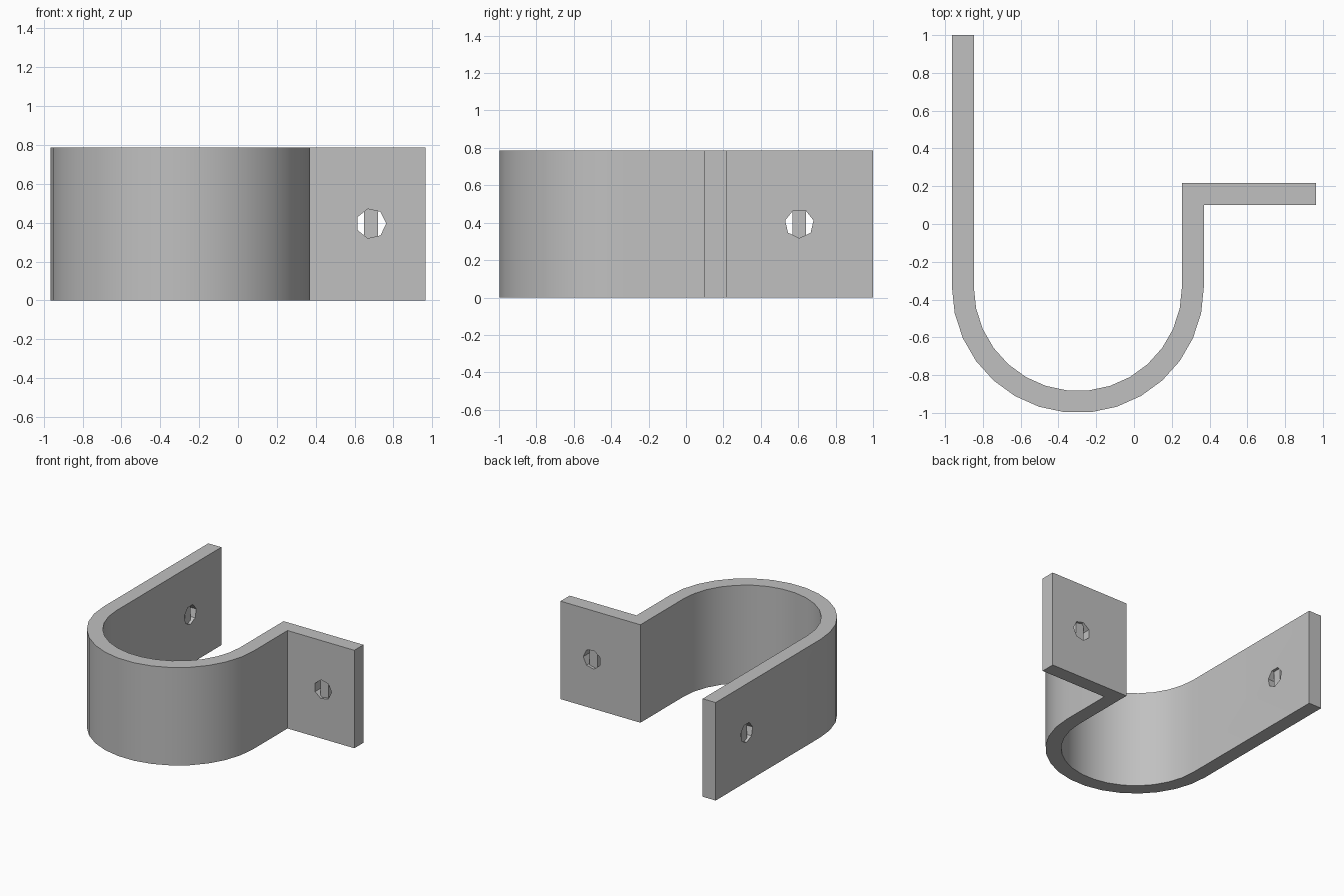
import bpy, bmesh, math
from mathutils import Vector

cube = bpy.data.objects.get("Cube")
if cube:
    bpy.data.objects.remove(cube, do_unlink=True)

HEIGHT, THICK = 0.787, 0.116
CENTRE_X, CENTRE_Y, OUTER_R = -0.297, -0.333, 0.667
INNER_R = OUTER_R - THICK
HOLE_Z, HOLE_R, PIN = 0.395, 0.0775, 0.072

grey = bpy.data.materials.new("plain grey")
grey.use_nodes = True
grey.diffuse_color = (0.53, 0.53, 0.53, 1)
grey.node_tree.nodes["Principled BSDF"].inputs["Base Color"].default_value = grey.diffuse_color


def prism(name, outline, sweep):
    """Extrude a closed outline of 3D points along a vector."""
    bm = bmesh.new()
    face = bm.faces.new([bm.verts.new(p) for p in outline])
    extruded = bmesh.ops.extrude_face_region(bm, geom=[face])["geom"]
    moved = [g for g in extruded if isinstance(g, bmesh.types.BMVert)]
    bmesh.ops.translate(bm, verts=moved, vec=sweep)
    bmesh.ops.recalc_face_normals(bm, faces=bm.faces)
    mesh = bpy.data.meshes.new(name)
    bm.to_mesh(mesh)
    bm.free()
    mesh.materials.append(grey)
    obj = bpy.data.objects.new(name, mesh)
    bpy.context.collection.objects.link(obj)
    return obj


def arc(radius, steps=15):
    """Half circle bulging to the front, from -x to +x."""
    angles = [math.pi * (1 + i / steps) for i in range(steps + 1)]
    return [(CENTRE_X + radius * math.cos(a), CENTRE_Y + radius * math.sin(a)) for a in angles]


# Bent strap: long arm, half-round bend, short arm and side flange
left_x = CENTRE_X - OUTER_R
right_x = CENTRE_X + OUTER_R
flange_y = 0.1
profile = [(left_x, 1)] + arc(OUTER_R)
profile += [(right_x, flange_y), (0.964, flange_y), (0.964, flange_y + THICK),
            (right_x - THICK, flange_y + THICK)]
profile += arc(INNER_R)[::-1] + [(left_x + THICK, 1)]
strap = prism("strap", [(x, y, 0) for x, y in profile], Vector((0, 0, HEIGHT)))


def screw_hole(name, centre, across, through, turn):
    """Cut a seven-sided hole and leave a vertical pin inside it."""
    up = Vector((0, 0, 1))
    ring = []
    for i in range(7):
        a = turn + math.tau * i / 7
        ring.append(centre - through * 0.15
                    + HOLE_R * (across * math.cos(a) + up * math.sin(a)))
    cutter = prism(name + "_cutter", ring, through * 0.3)
    cutter.hide_render = True
    cutter.hide_viewport = True
    cutter.display_type = 'WIRE'
    cut = strap.modifiers.new(name, 'BOOLEAN')
    cut.operation = 'DIFFERENCE'
    cut.solver = 'EXACT'
    cut.object = cutter
    base = centre - up * HOLE_R
    half = PIN / 2
    square = [base + across * half * i + through * half * j
              for i, j in ((-1, -1), (1, -1), (1, 1), (-1, 1))]
    prism(name + "_pin", square, up * HOLE_R * 2)
    return cutter


X, Y = Vector((1, 0, 0)), Vector((0, 1, 0))
cutters = [
    screw_hole("flange_hole", Vector((0.685, flange_y + THICK / 2, HOLE_Z)), X, Y, 0),
    screw_hole("arm_hole", Vector((left_x + THICK / 2, 0.606, HOLE_Z)), Y, X, -math.pi / 2),
]

# Apply the cuts, then drop the cutters
bpy.context.view_layer.update()
evaluated = strap.evaluated_get(bpy.context.evaluated_depsgraph_get())
strap_mesh = bpy.data.meshes.new_from_object(evaluated)
strap.modifiers.clear()
strap.data = strap_mesh
for cutter in cutters:
    bpy.data.objects.remove(cutter, do_unlink=True)

# Smooth the bend and keep the corners crisp
bpy.ops.object.select_all(action='DESELECT')
strap.select_set(True)
bpy.context.view_layer.objects.active = strap
bpy.ops.object.shade_smooth_by_angle(angle=math.radians(30))
